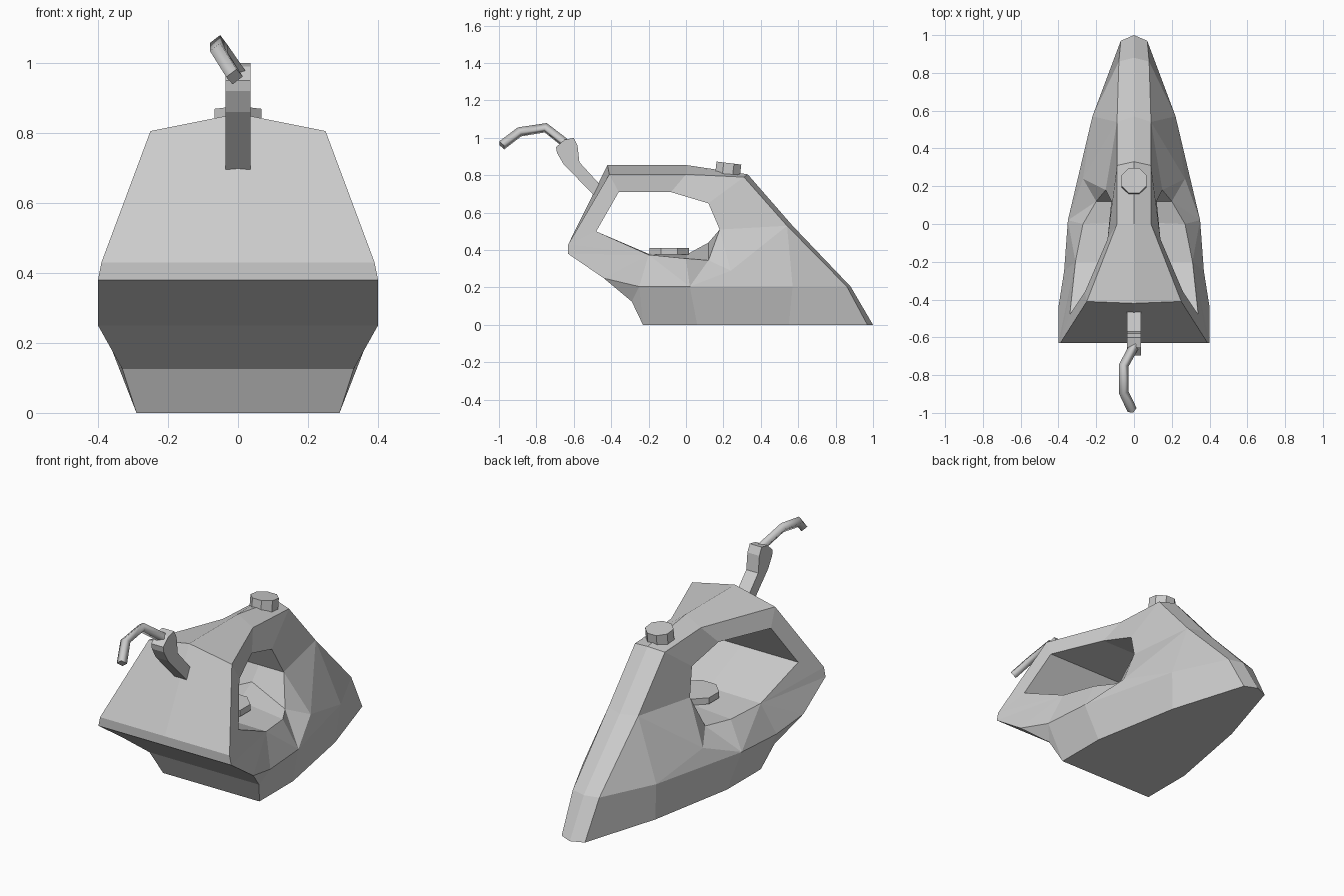
import bpy, bmesh, math
from mathutils import Matrix

if "Cube" in bpy.data.objects:
    bpy.data.objects.remove(bpy.data.objects["Cube"])


def new_object(name, bm):
    bmesh.ops.recalc_face_normals(bm, faces=bm.faces)
    me = bpy.data.meshes.new(name)
    bm.to_mesh(me)
    bm.free()
    ob = bpy.data.objects.new(name, me)
    bpy.context.collection.objects.link(ob)
    return ob


def dial(name, loc, radius, depth, tilt):
    bm = bmesh.new()
    bmesh.ops.create_cone(bm, cap_ends=True, segments=8, radius1=radius, radius2=radius, depth=depth,
                          matrix=Matrix.Translation(loc) @ Matrix.Rotation(tilt, 4, 'X') @ Matrix.Rotation(math.pi / 8, 4, 'Z'))
    return new_object(name, bm)


# Iron body: right half built from edge paths, then mirrored
bm = bmesh.new()


def path(pts):
    return [bm.verts.new(p) for p in pts]


def strip(a, b, closed=False):
    n = len(a)
    for i in range(n if closed else n - 1):
        j = (i + 1) % n
        bm.faces.new((a[i], a[j], b[j], b[i]))


# Nose ridge: sole to top rear, edge and centre line
edge = path([(.07, .97, 0), (.08, .86, .205), (.09, .54, .53), (.09, .31, .79), (.09, 0, .805), (.25, -.41, .805)])
ridge = path([(0, 1, 0), (0, .88, .205), (0, .57, .53), (0, .33, .805), (0, 0, .855), (0, -.42, .855)])
strip(edge, ridge)
n0, n1, f1, f2, t0, t1 = edge

# Rear profile down to the sole
rear_pts = [(.39, -.63, .43), (.40, -.63, .38), (.40, -.44, .25), (.33, -.29, .125), (.29, -.23, 0)]
rear = path(rear_pts)
rear_mid = path([(0, y, z) for x, y, z in rear_pts])
strip([t1] + rear, [ridge[-1]] + rear_mid)
r2, r3, r4, r5, r6 = rear

# Lower skirt and sole
s1, s2, s3 = path([(.37, -.25, .205), (.35, .02, .205), (.22, .57, .205)])
b2, b3 = path([(.29, .06, 0), (.2, .55, 0)])
strip([s1, s2, s3, n1], [r6, b2, b3, n0])
bm.faces.new((r6, b2, b3, n0, ridge[0], rear_mid[-1]))

# Grip opening: outer rim and its tunnel to the centre plane
rim = path([(.34, -.48, .50), (.26, -.36, .71), (.14, -.08, .71), (.12, .12, .65),
            (.15, .18, .51), (.20, .12, .345), (.27, 0, .355), (.31, -.20, .375)])
core = path([(0, -.48, .50), (0, -.36, .71), (0, -.08, .71), (0, .12, .65),
             (0, .18, .51), (0, .12, .44), (0, .01, .38), (0, -.20, .38)])
strip(rim, core, True)
h0, h1, h2, h3, h4, h5, h6, h7 = rim

# Side panels around the opening
v = bm.verts.new((.27, .24, .29))
for f in [(h0, h1, t1, r2), (h1, h2, t0, t1), (h2, h3, f2, t0), (h3, h4, f1, f2),
          (h4, v, f1), (h4, h5, v), (f1, v, s3), (v, s2, s3), (f1, s3, n1),
          (h5, s2, v), (h5, h6, s2), (h6, h7, s2), (h7, s1, s2),
          (h7, h0, r2), (h7, r2, r3), (h7, r3, r4), (h7, r4, s1),
          (s1, r4, r5), (s1, r5, r6)]:
    bm.faces.new(f)

# Mirror the half and weld the centre
geom = bm.verts[:] + bm.edges[:] + bm.faces[:]
bmesh.ops.mirror(bm, geom=geom, matrix=Matrix.Identity(4), merge_dist=1e-4, axis='X')
bmesh.ops.remove_doubles(bm, verts=bm.verts, dist=1e-4)
new_object("iron_body", bm)

# Dials on top and inside the grip
dial("top_dial", (0, .225, .828), .072, .075, -.12)
dial("grip_dial", (0, -.09, .393), .115, .034, 0)

# Cord sleeve: side profile extruded across x
bm = bmesh.new()
prof = [(-.46, .75), (-.57, .87), (-.58, .96), (-.60, 1.0), (-.65, .99),
        (-.695, .95), (-.69, .92), (-.655, .86), (-.49, .69)]
face = bm.faces.new([bm.verts.new((-.036, y, z)) for y, z in prof])
ext = bmesh.ops.extrude_face_region(bm, geom=[face])
bmesh.ops.translate(bm, vec=(.072, 0, 0), verts=[g for g in ext['geom'] if isinstance(g, bmesh.types.BMVert)])
new_object("cord_sleeve", bm)

# Cord: square-section bent path
cu = bpy.data.curves.new("cord", 'CURVE')
cu.dimensions = '3D'
cu.bevel_depth = .026
cu.bevel_resolution = 0
cu.use_fill_caps = True
sp = cu.splines.new('POLY')
cord_pts = [(.01, -.63, .96), (-.055, -.75, 1.054), (-.055, -.89, 1.032), (-.01, -.985, .96)]
sp.points.add(len(cord_pts) - 1)
for p, co in zip(sp.points, cord_pts):
    p.co = (*co, 1)
bpy.context.collection.objects.link(bpy.data.objects.new("cord", cu))
